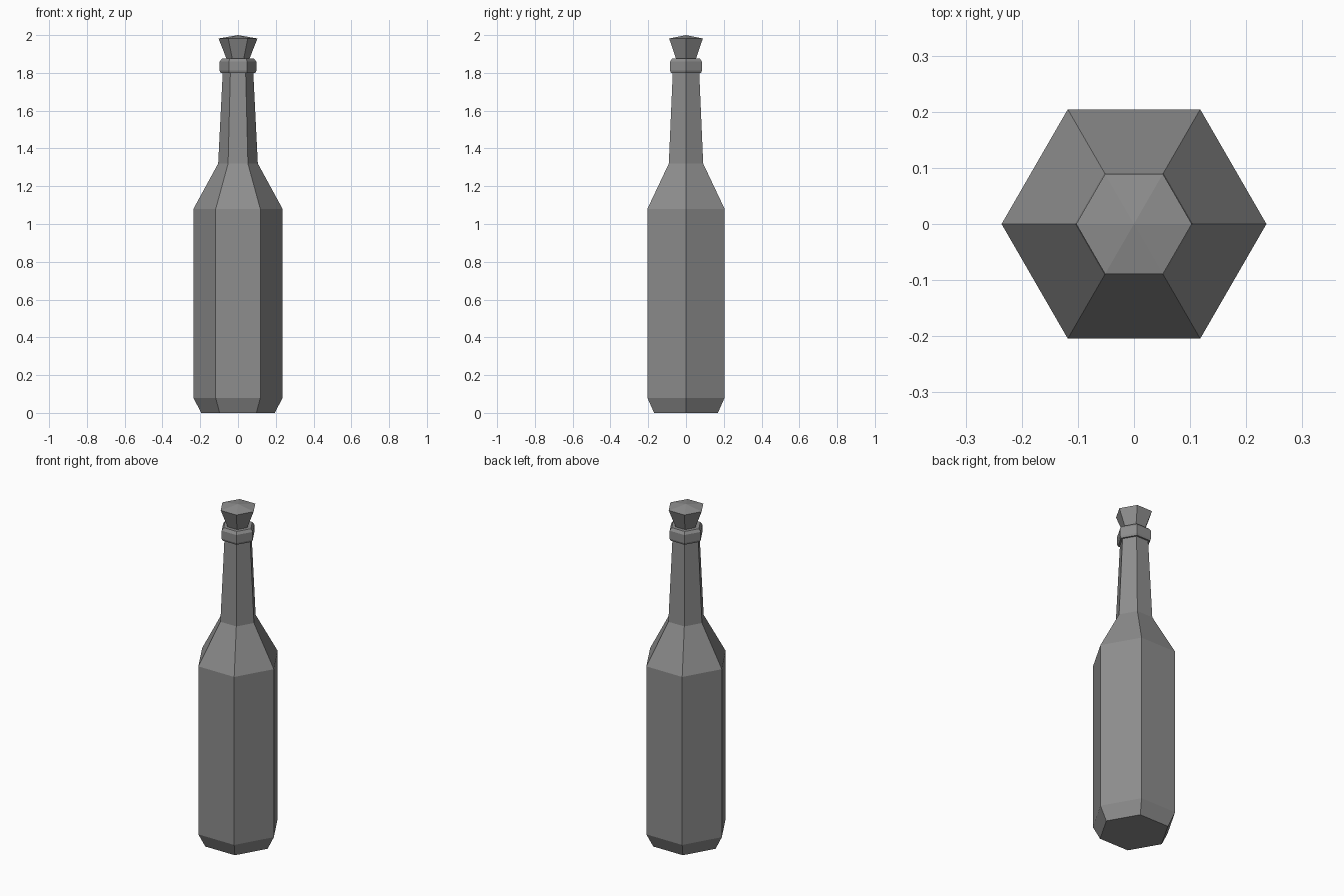
import bpy, bmesh
from math import cos, sin, pi

cube = bpy.data.objects.get("Cube")
if cube:
    bpy.data.objects.remove(cube, do_unlink=True)

SIDES = 6

grey = bpy.data.materials.new("grey glass")
grey.use_nodes = True
grey.diffuse_color = (0.27, 0.27, 0.27, 1)
grey.node_tree.nodes["Principled BSDF"].inputs["Base Color"].default_value = (0.27, 0.27, 0.27, 1)


def lathe(name, profile):
    """Stack six-sided rings from (radius, height) pairs; radius 0 makes a point."""
    bm = bmesh.new()
    rings = []
    for r, z in profile:
        n = SIDES if r else 1
        rings.append([bm.verts.new((r * cos(2 * pi * i / SIDES), r * sin(2 * pi * i / SIDES), z))
                      for i in range(n)])
    for a, b in zip(rings, rings[1:]):
        for i in range(SIDES):
            j = (i + 1) % SIDES
            if len(b) == 1:
                bm.faces.new((a[i], a[j], b[0]))
            else:
                bm.faces.new((a[i], a[j], b[j], b[i]))
    # Close the open ends
    bm.faces.new(rings[0][::-1])
    if len(rings[-1]) > 1:
        bm.faces.new(rings[-1])
    bmesh.ops.recalc_face_normals(bm, faces=bm.faces)
    mesh = bpy.data.meshes.new(name)
    bm.to_mesh(mesh)
    bm.free()
    mesh.materials.append(grey)
    obj = bpy.data.objects.new(name, mesh)
    bpy.context.collection.objects.link(obj)
    return obj


# Body, shoulder, neck and lip in one closed skin
lathe("bottle", [(0.195, 0), (0.236, 0.08), (0.236, 1.08), (0.105, 1.32), (0.081, 1.80),
                 (0.092, 1.80), (0.097, 1.812), (0.097, 1.86), (0.085, 1.876)])

# Flared stopper with a shallow pointed top
lathe("stopper", [(0.055, 1.86), (0.103, 1.982), (0, 2.0)])
